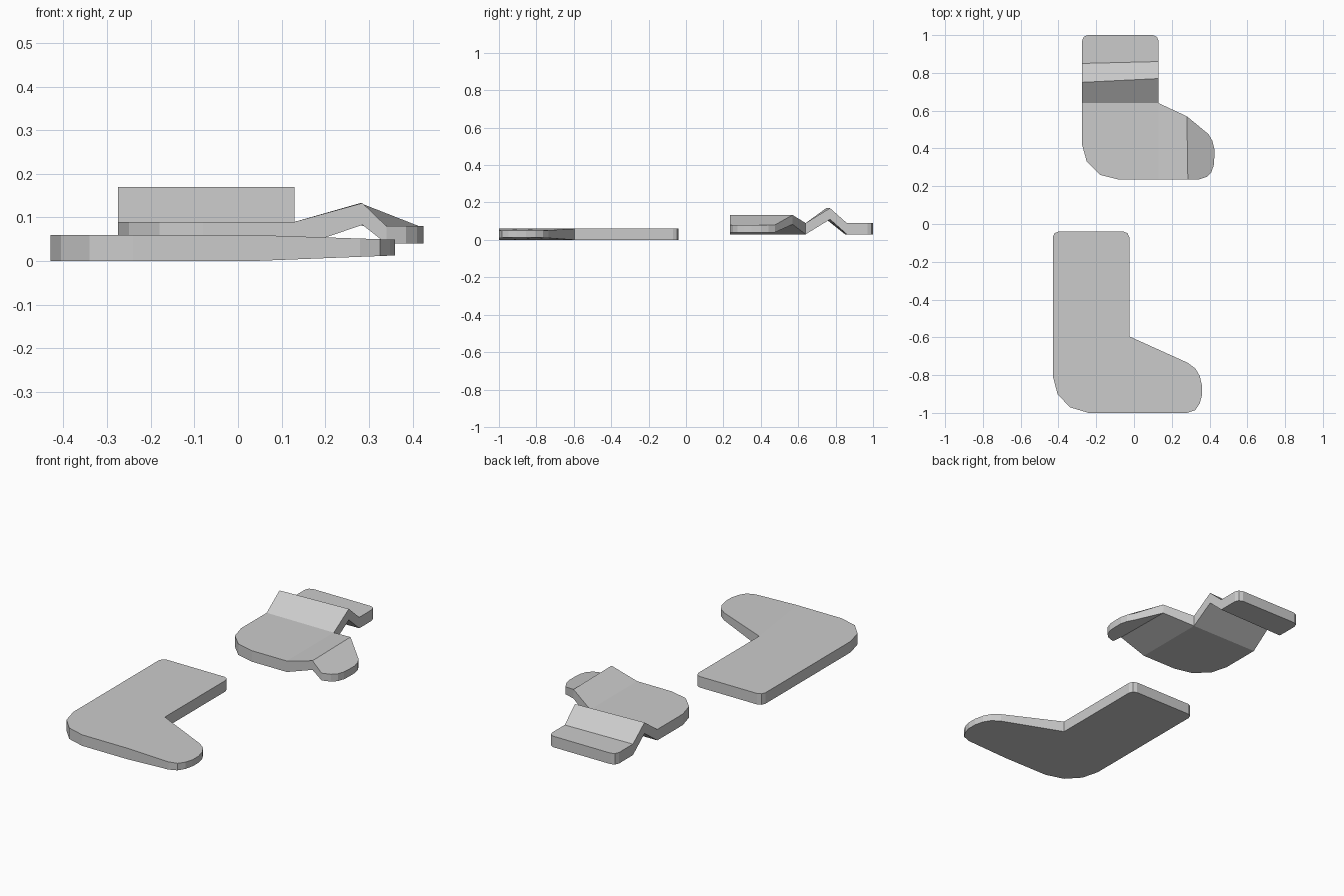
import bpy, bmesh

if "Cube" in bpy.data.objects:
    bpy.data.objects.remove(bpy.data.objects["Cube"])

FLAT = (0.0, 0.06)       # bottom and top height of the flat sock
LOW = (0.03, 0.09)       # resting height of the folded sock
RIDGE = (0.11, 0.17)     # fold across the leg
CREASE = (0.083, 0.133)  # fold across the foot
TOE = (0.04, 0.08)       # toe beyond the crease


def slab(name, outline, cuts):
    """Thick cloth panel: outline of (x, y, (bottom, top)), split along cuts."""
    bm = bmesh.new()
    low = [bm.verts.new((x, y, z[0])) for x, y, z in outline]
    high = [bm.verts.new((x, y, z[1])) for x, y, z in outline]
    bm.faces.new(high)
    bm.faces.new(low[::-1])
    for layer in (low, high):
        for a, b in cuts:
            va, vb = layer[a], layer[b]
            face = next(f for f in va.link_faces if vb in f.verts)
            bmesh.utils.face_split(face, va, vb)
    n = len(outline)
    for i in range(n):
        j = (i + 1) % n
        bm.faces.new((low[i], low[j], high[j], high[i]))
    bmesh.ops.recalc_face_normals(bm, faces=bm.faces)
    mesh = bpy.data.meshes.new(name)
    bm.to_mesh(mesh)
    bm.free()
    obj = bpy.data.objects.new(name, mesh)
    bpy.context.collection.objects.link(obj)
    return obj


def level(points, z):
    return [(x, y, z) for x, y in points]


def cuff(x0, x1, y):
    """Rounded end of the leg, running from right to left."""
    return [(x1, y - .03), (x1 - .009, y - .009), (x1 - .03, y),
            (x0 + .03, y), (x0 + .009, y - .009), (x0, y - .03)]


# Flat sock: level leg and heel, foot tapering toward the toe
body = cuff(-.43, -.025, -.04) + [(-.43, -.805), (-.405, -.90), (-.34, -.97),
                                  (-.24, -1), (.03, -1)]
toe = [(.28, -1), (.325, -.985), (.348, -.95), (.36, -.905), (.36, -.855),
       (.348, -.805), (.325, -.765), (.285, -.735)]
taper = [(x, y, (.013 * (x - .03) / .33, .06 - .011 * (x - .03) / .33))
         for x, y in toe]
flat = level(body, FLAT) + taper + level([(-.025, -.595)], FLAT)
slab("flat_sock", flat, [(10, 19)])

# Folded sock: ridge across the leg, crease before the toe
folded = (
    level(cuff(-.275, .13, 1.0) + [(-.275, .85)], LOW)
    + level([(-.275, .75)], RIDGE)
    + level([(-.275, .64), (-.275, .42), (-.25, .33), (-.18, .26),
             (-.08, .235), (.13, .235)], LOW)
    + level([(.285, .235)], CREASE)
    + level([(.34, .235), (.385, .25), (.41, .275), (.422, .31), (.425, .35),
             (.425, .40), (.415, .44), (.395, .475)], TOE)
    + level([(.28, .57)], CREASE)
    + level([(.13, .64)], LOW)
    + level([(.13, .77)], RIDGE)
    + level([(.13, .86)], LOW))
slab("folded_sock", folded, [(6, 26), (7, 25), (8, 24), (13, 24), (14, 23)])
